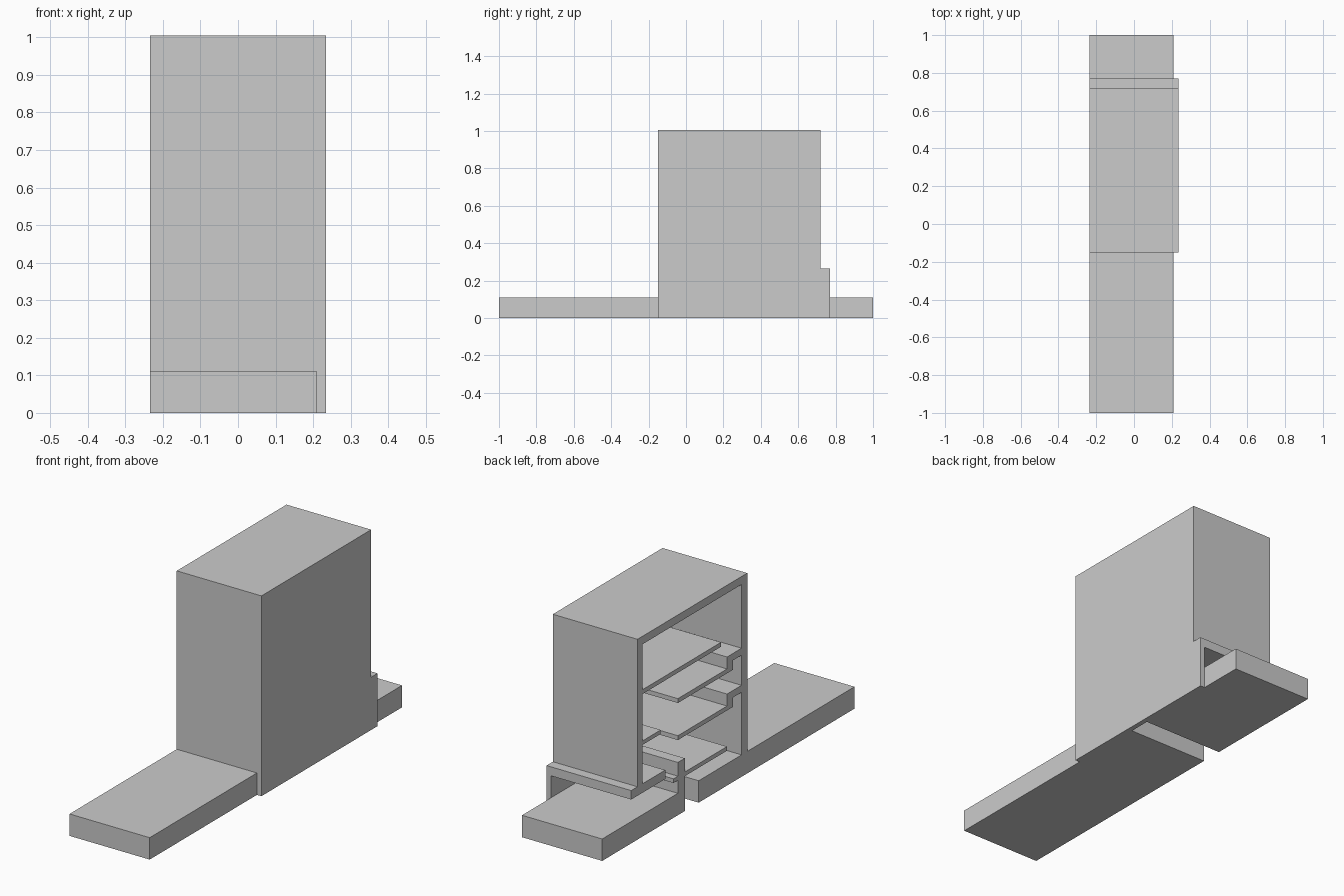
import bpy
import bmesh

if "Cube" in bpy.data.objects:
    bpy.data.objects.remove(bpy.data.objects["Cube"])

LEFT, INNER, RIGHT = -0.235, 0.21, 0.235


def extrude_profile(name, profile, x0=LEFT, x1=INNER):
    """Extrude a closed (y, z) outline along x."""
    bm = bmesh.new()
    face = bm.faces.new([bm.verts.new((x0, y, z)) for y, z in profile])
    new = bmesh.ops.extrude_face_region(bm, geom=[face])["geom"]
    verts = [v for v in new if isinstance(v, bmesh.types.BMVert)]
    bmesh.ops.translate(bm, verts=verts, vec=(x1 - x0, 0, 0))
    bmesh.ops.recalc_face_normals(bm, faces=bm.faces)
    mesh = bpy.data.meshes.new(name)
    bm.to_mesh(mesh)
    bm.free()
    obj = bpy.data.objects.new(name, mesh)
    bpy.context.collection.objects.link(obj)
    return obj


def slab(name, y0, y1, z0, z1):
    return extrude_profile(name, [(y0, z0), (y1, z0), (y1, z1), (y0, z1)])


def stepped_shelf(name, z):
    """Landing on the front wall that drops to a lower shelf."""
    return extrude_profile(name, [
        (-0.105, z), (0.01, z), (0.01, z - 0.06), (0.40, z - 0.06),
        (0.40, z - 0.082), (-0.038, z - 0.082), (-0.038, z - 0.035),
        (-0.105, z - 0.035)])


# Ground slab in front, ending at the floor gap
slab("front_ground", -1.0, 0.235, 0.0, 0.11)

# Rear ground slab with the upright lip beside the gap
extrude_profile("rear_ground", [
    (0.345, 0), (1, 0), (1, 0.11), (0.40, 0.11), (0.40, 0.265), (0.345, 0.265)])

# Front wall, roof, rear wall and low rear canopy in one section
extrude_profile("shell", [
    (-0.15, 0.11), (-0.15, 1.005), (0.72, 1.005), (0.72, 0.265),
    (0.77, 0.265), (0.77, 0.22), (0.50, 0.22), (0.50, 0.265),
    (0.68, 0.265), (0.68, 0.965), (-0.105, 0.965), (-0.105, 0.11)])

# Closed side panel
extrude_profile("side_panel", [
    (-0.15, 0), (0.77, 0), (0.77, 0.265), (0.72, 0.265),
    (0.72, 1.005), (-0.15, 1.005)], INNER, RIGHT)

# Inner shelves
slab("top_shelf", 0.057, 0.68, 0.715, 0.737)
stepped_shelf("upper_stepped_shelf", 0.645)
stepped_shelf("lower_stepped_shelf", 0.459)
slab("rear_ledge", 0.536, 0.68, 0.46, 0.48)
slab("bottom_shelf", 0.01, 0.435, 0.175, 0.196)
